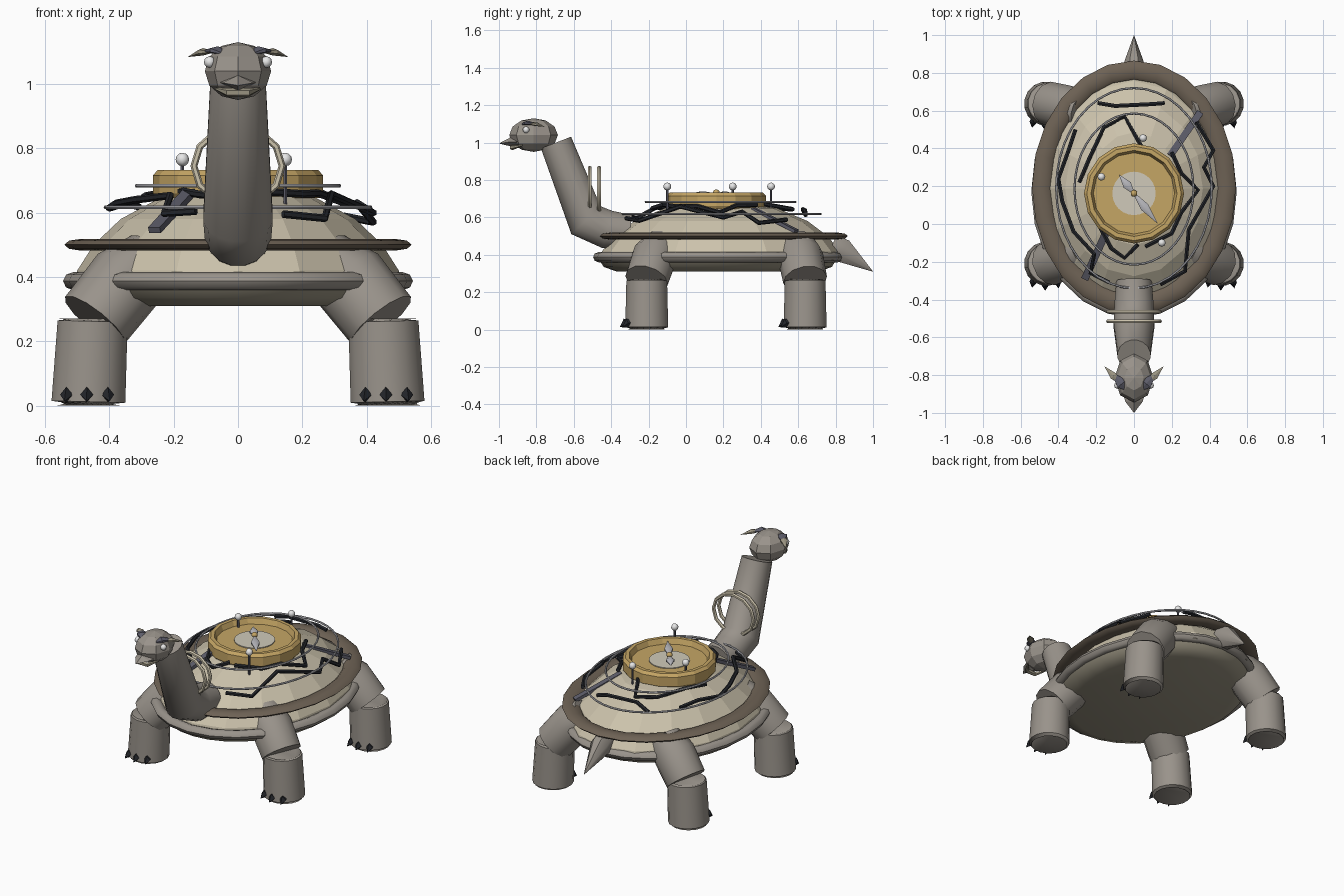
import bpy
import bmesh
from math import sin, cos, pi, sqrt
from mathutils import Vector

if "Cube" in bpy.data.objects:
    bpy.data.objects.remove(bpy.data.objects["Cube"])

COLOURS = {
    "skin grey": (0.32, 0.292, 0.258),
    "shell cream": (0.60, 0.54, 0.41),
    "rim brown": (0.155, 0.122, 0.09),
    "belly stone": (0.33, 0.30, 0.225),
    "dish gold": (0.56, 0.38, 0.13),
    "crack black": (0.018, 0.02, 0.025),
    "slate": (0.11, 0.11, 0.145),
    "silver": (0.48, 0.48, 0.51),
    "pearl white": (0.80, 0.80, 0.80),
    "dial ivory": (0.63, 0.59, 0.49),
}
MATS = {}
for label, rgb in COLOURS.items():
    MATS[label] = bpy.data.materials.new(label)
    MATS[label].diffuse_color = (*rgb, 1)


def finish(obj, mat, smooth):
    obj.data.materials.append(MATS[mat])
    if smooth:
        bpy.ops.object.select_all(action='DESELECT')
        obj.select_set(True)
        bpy.context.view_layer.objects.active = obj
        bpy.ops.object.shade_smooth_by_angle(angle=0.8)
    return obj


def skin(name, rings, mat, smooth=False, closed=False):
    """Join equal rings of points into one surface, capped unless closed."""
    n, m = len(rings[0]), len(rings)
    faces = []
    for i in range(m if closed else m - 1):
        a, b = i * n, ((i + 1) % m) * n
        faces += [(a + j, a + (j + 1) % n, b + (j + 1) % n, b + j) for j in range(n)]
    if not closed:
        faces += [tuple(reversed(range(n))), tuple(range((m - 1) * n, m * n))]
    mesh = bpy.data.meshes.new(name)
    mesh.from_pydata([p for r in rings for p in r], [], faces)
    bm = bmesh.new()
    bm.from_mesh(mesh)
    bmesh.ops.recalc_face_normals(bm, faces=bm.faces)
    bm.to_mesh(mesh)
    bm.free()
    obj = bpy.data.objects.new(name, mesh)
    bpy.context.collection.objects.link(obj)
    return finish(obj, mat, smooth)


def tube(name, pts, radii, mat, n=8, flat=1.0, smooth=True, turn=0.5):
    """Round or flattened section carried along a path."""
    pts = [Vector(p) for p in pts]
    if not isinstance(radii, (list, tuple)):
        radii = [radii] * len(pts)
    rings = []
    for i, p in enumerate(pts):
        d = Vector()
        if i:
            d += (p - pts[i - 1]).normalized()
        if i < len(pts) - 1:
            d += (pts[i + 1] - p).normalized()
        q = d.to_track_quat('Z', 'Y')
        r = max(radii[i], 0.0005)
        ang = [2 * pi * (j + turn) / n for j in range(n)]
        rings.append([p + q @ Vector((r * cos(a), r * flat * sin(a), 0)) for a in ang])
    return skin(name, rings, mat, smooth)


def lathe(name, cy, profile, mat, n, smooth=False):
    """Stack of ellipses (rx, ry, z) centred on x = 0, y = cy."""
    rings = [[(rx * cos(2 * pi * j / n), cy + ry * sin(2 * pi * j / n), z)
              for j in range(n)] for rx, ry, z in profile]
    return skin(name, rings, mat, smooth)


def hoop(name, centre, rx, ry, w, h, mat, n=32, k=8, upright=False):
    """Elliptical ring with an elliptical section."""
    c, rings = Vector(centre), []
    for i in range(n):
        a, ring = 2 * pi * i / n, []
        for j in range(k):
            t = 2 * pi * j / k
            u, v = (rx + w * cos(t)) * cos(a), (ry + w * cos(t)) * sin(a)
            s = h * sin(t)
            ring.append(c + Vector((u, -s, v) if upright else (u, v, s)))
        rings.append(ring)
    return skin(name, rings, mat, True, True)


def ball(name, centre, size, mat, seg=10, rows=6, smooth=True):
    bpy.ops.mesh.primitive_uv_sphere_add(segments=seg, ring_count=rows, location=centre)
    obj = bpy.context.object
    obj.name, obj.scale = name, size
    return finish(obj, mat, smooth)


# Shell, belly and rims
CY = 0.187
lathe("shell_dome", CY, [(0.51 * s, 0.648 * s, z) for s, z in
      ((1.0, 0.37), (0.98, 0.42), (0.88, 0.50), (0.715, 0.58), (0.46, 0.65), (0.2, 0.67))],
      "shell cream", 16)
lathe("belly_plate", 0.17, [(0.42, 0.54, 0.31), (0.49, 0.61, 0.335), (0.515, 0.635, 0.375)],
      "belly stone", 32, True)
hoop("upper_rim", (0, 0.195, 0.50), 0.49, 0.62, 0.05, 0.018, "rim brown", 24)
hoop("lower_rim", (0, 0.172, 0.387), 0.512, 0.637, 0.032, 0.028, "skin grey", 24)

# Thin hoops over the shell
hoop("inner_hoop", (0, 0.185, 0.683), 0.315, 0.40, 0.006, 0.006, "silver", 40, 6)
hoop("outer_hoop", (0, 0.19, 0.617), 0.412, 0.53, 0.006, 0.006, "silver", 40, 6)


# Jagged cracks following the dome, the outer ones floating higher
def over_dome(x, y, lift):
    d = min((x / 0.53) ** 2 + ((y - CY) / 0.67) ** 2, 1)
    return (x, y, min(0.31 + 0.36 * sqrt(1 - d) + lift, 0.672))


CRACKS = [
    (0.07, [(-0.19, 0.64), (-0.10, 0.625), (0.10, 0.635), (0.16, 0.64)]),
    (0.07, [(-0.31, 0.50), (-0.35, 0.38), (-0.40, 0.24), (-0.38, 0.12), (-0.32, -0.04),
            (-0.21, -0.16), (-0.23, -0.26), (-0.13, -0.31)]),
    (0.04, [(0.04, 0.41), (-0.05, 0.57), (-0.16, 0.51), (-0.24, 0.34), (-0.29, 0.22)]),
    (0.04, [(0.20, 0.38), (0.25, 0.27), (0.34, 0.18), (0.25, 0.06), (0.20, -0.05),
            (0.06, -0.12)]),
    (0.04, [(-0.20, 0.02), (-0.12, -0.13), (-0.05, -0.18), (0.02, -0.11)]),
    (0.07, [(0.33, 0.54), (0.42, 0.39), (0.37, 0.30), (0.42, 0.20), (0.29, -0.03),
            (0.27, -0.25), (0.14, -0.32)]),
]
for lift, path in CRACKS:
    tube("shell_crack", [over_dome(x, y, lift) for x, y in path], 0.012, "crack black", 6)

# Flat slats lying on the shell
tube("front_slat", [(-0.15, -0.05, 0.665), (-0.26, -0.29, 0.545)], 0.028, "slate", 4, 0.5, False)
tube("rear_slat", [(0.19, 0.36, 0.645), (0.35, 0.59, 0.525)], 0.026, "slate", 4, 0.5, False)

# Compass dish with dial and needle
DY = 0.162
lathe("compass_dish", DY, [(r, r, z) for r, z in
      ((0.255, 0.645), (0.265, 0.66), (0.265, 0.715), (0.25, 0.732), (0.228, 0.732),
       (0.215, 0.70), (0.05, 0.70))], "dish gold", 16)
lathe("compass_dial", DY, [(0.115, 0.115, 0.699), (0.115, 0.115, 0.705)], "dial ivory", 24)
for tip in ((0.125, -0.16), (-0.08, 0.10)):
    c = Vector((0, DY, 0.725))
    d = Vector((tip[0], tip[1], 0))
    tube("compass_needle", [c + d * t for t in (0, 0.2, 0.45, 0.7, 1)],
         [0.006, 0.014, 0.026, 0.014, 0], "silver", 8, 0.6)
ball("needle_pivot", (0, DY, 0.733), (0.018, 0.018, 0.016), "dish gold")

# Pins with pearl heads
for x, y in ((-0.173, 0.25), (0.048, 0.455), (0.147, -0.10)):
    tube("pin_post", [(x, y, 0.62), (x, y, 0.76)], 0.006, "slate", 6)
    ball("pin_pearl", (x, y, 0.765), (0.021,) * 3, "pearl white", 8, 6)

# Neck and two loops behind it
tube("neck", [(0, -0.30, 0.52), (0, -0.42, 0.535), (0, -0.535, 0.585), (0, -0.695, 1.0)],
     [0.095, 0.105, 0.110, 0.088], "skin grey", 16)
for y in (-0.465, -0.515):
    hoop("neck_loop", (0, y, 0.745), 0.137, 0.12, 0.011, 0.011, "shell cream", 12, 6, True)

# Head, beak and jaw
ball("head", (0, -0.815, 1.04), (0.103, 0.13, 0.09), "skin grey", 8, 6, False)
tube("beak", [(0, -0.89, 1.005), (0, -0.94, 1.003), (0, -1.0, 0.995)],
     [0.06, 0.046, 0], "skin grey", 4, 0.5, False, 0)
tube("jaw", [(-0.068, -0.875, 0.985), (-0.03, -0.93, 0.973), (0.03, -0.93, 0.973),
             (0.068, -0.875, 0.985)], [0.004, 0.014, 0.014, 0.004], "belly stone", 6)
for s in (-1, 1):
    ball("eye", (s * 0.088, -0.855, 1.068), (0.018,) * 3, "pearl white", 8, 6)
    tube("brow_crest", [(s * 0.03, -0.885, 1.09), (s * 0.065, -0.845, 1.105),
                        (s * 0.11, -0.795, 1.10)], [0.003, 0.034, 0.008], "slate", 6, 0.35, False)
    tube("brow_tip", [(s * 0.085, -0.83, 1.10), (s * 0.108, -0.805, 1.10),
                      (s * 0.155, -0.755, 1.084)], [0.01, 0.023, 0], "belly stone", 6, 0.5, False)

# Legs, feet and claws
for s in (-1, 1):
    for label, y, top in (("front", -0.21, -0.13), ("hind", 0.637, 0.59)):
        x = s * 0.465
        tube(label + "_upper_leg", [(s * 0.27, top, 0.45), (s * 0.35, (top + y) / 2, 0.385),
                                    (s * 0.445, y, 0.265)],
             [0.10, 0.122, 0.118], "skin grey", 12)
        tube(label + "_lower_leg", [(x, y, 0), (x, y, 0.012), (s * 0.452, y, 0.262),
                                    (s * 0.452, y, 0.27)],
             [0.105, 0.117, 0.111, 0.105], "skin grey", 16)
        for dx, dy in ((-0.068, -0.092), (-0.005, -0.108), (0.06, -0.095)):
            tube(label + "_claw", [(x + dx, y + dy + 0.015, 0.038), (x + dx, y + dy - 0.005, 0.034),
                                   (x + dx * 1.1, y + dy - 0.035, 0.014)],
                 [0.012, 0.02, 0], "crack black", 4, 1.3, False, 0)

# Tail
tube("tail", [(0, 0.78, 0.45), (0, 0.84, 0.42), (0, 1.0, 0.31)], [0.055, 0.058, 0],
     "skin grey", 8, 1.2)

for m in bpy.data.materials:
    if m.users and not m.is_grease_pencil:
        m.use_nodes = True
        m.node_tree.nodes["Principled BSDF"].inputs["Base Color"].default_value = m.diffuse_color
